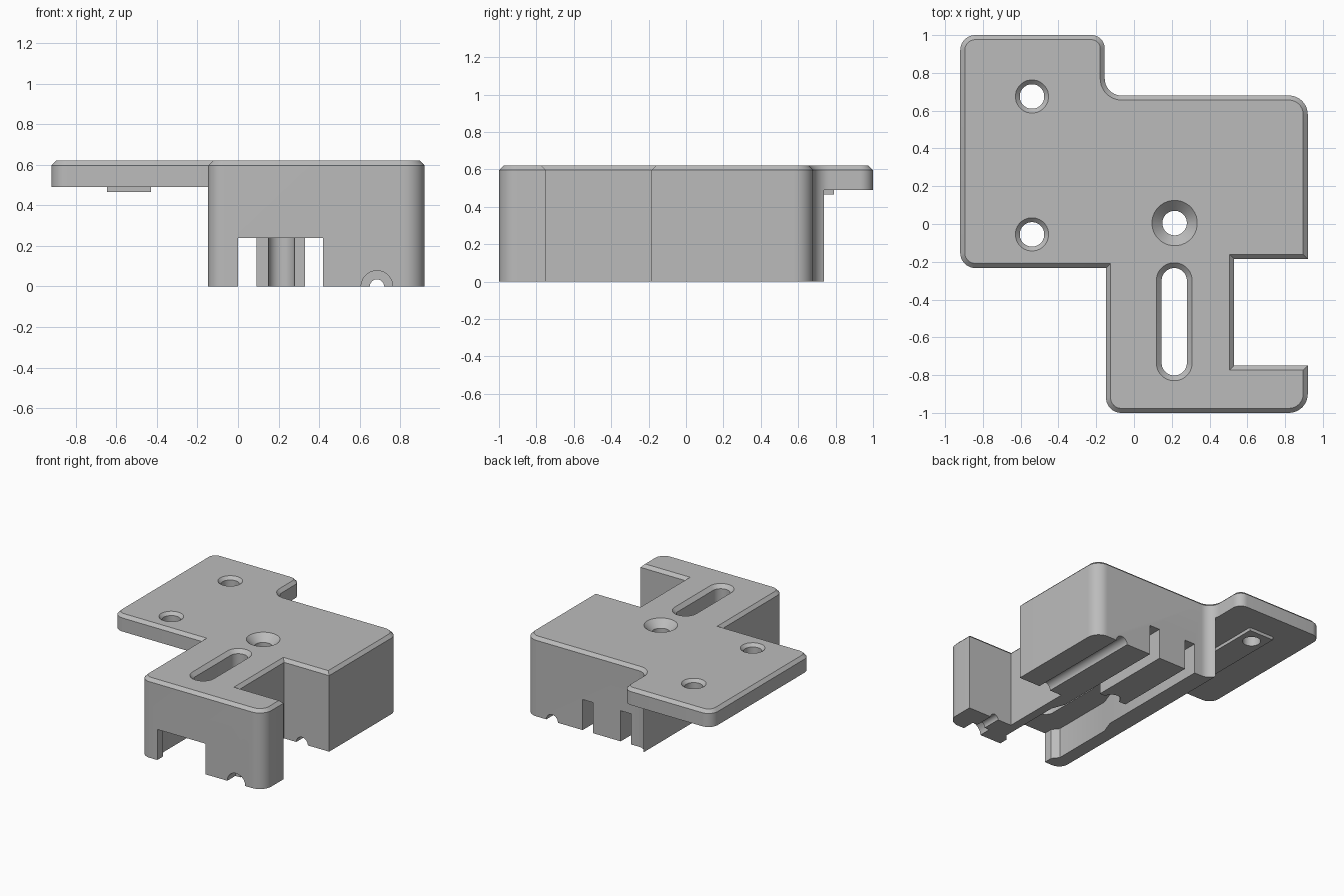
import bpy, bmesh, math
from mathutils import Vector

cube = bpy.data.objects.get("Cube")
if cube:
    bpy.data.objects.remove(cube, do_unlink=True)

grey = bpy.data.materials.new("plain_grey")
grey.use_nodes = True
colour = (0.5, 0.5, 0.5, 1)
grey.diffuse_color = colour
grey.node_tree.nodes["Principled BSDF"].inputs["Base Color"].default_value = colour

TOP, UNDER, CEILING = 0.62, 0.49, 0.24
EDGE = 0.024


def rounded(corners, steps=10):
    """Outline with right-angled corners (x, y, radius) turned into arcs."""
    pts = []
    for i, (x, y, r) in enumerate(corners):
        p = Vector((x, y))
        if not r:
            pts.append(p)
            continue
        d_in = (p - Vector(corners[i - 1][:2])).normalized()
        d_out = (Vector(corners[(i + 1) % len(corners)][:2]) - p).normalized()
        c = p - r * d_in + r * d_out
        for k in range(steps + 1):
            a = k / steps * math.pi / 2
            pts.append(c - r * d_out * math.cos(a) + r * d_in * math.sin(a))
    return pts


def stadium(x, y0, y1, r, n=16):
    """Long round-ended outline; a circle when y0 equals y1."""
    pts = []
    for k in range(2 * n):
        a = (k + 0.5) * math.pi / n
        pts.append(Vector((x + r * math.cos(a), (y1 if k < n else y0) + r * math.sin(a))))
    return pts


def inset(pts, d):
    out = []
    for i, p in enumerate(pts):
        a = (p - pts[i - 1]).normalized()
        b = (pts[(i + 1) % len(pts)] - p).normalized()
        na, nb = Vector((-a.y, a.x)), Vector((-b.y, b.x))
        out.append(p + (na + nb) * d / (1 + na.dot(nb)))
    return out


def loft(name, pts, levels):
    """Stack the outline at each (z, inset) level and close it."""
    bm = bmesh.new()
    rings = [[bm.verts.new((p.x, p.y, z)) for p in inset(pts, d)] for z, d in levels]
    n = len(pts)
    for lo, hi in zip(rings, rings[1:]):
        for i in range(n):
            j = (i + 1) % n
            bm.faces.new((lo[i], lo[j], hi[j], hi[i]))
    bm.faces.new(rings[0][::-1])
    bm.faces.new(rings[-1])
    bmesh.ops.recalc_face_normals(bm, faces=bm.faces)
    return finish(name, bm)


def finish(name, bm):
    mesh = bpy.data.meshes.new(name)
    bm.to_mesh(mesh)
    bm.free()
    mesh.materials.append(grey)
    obj = bpy.data.objects.new(name, mesh)
    bpy.context.collection.objects.link(obj)
    return obj


def rect(x0, x1, y0, y1):
    return [Vector(p) for p in ((x0, y0), (x1, y0), (x1, y1), (x0, y1))]


def rod(x, y0, y1, r):
    """Cylinder lying along y at floor level."""
    obj = loft("rod", stadium(0, 0, 0, r), [(0, 0), (y1 - y0, 0)])
    obj.rotation_euler = (math.pi / 2, 0, 0)
    obj.location = (x, y1, 0)
    return obj


def combine(target, tool, operation="DIFFERENCE"):
    tool.hide_render = True
    bpy.context.view_layer.update()
    mod = target.modifiers.new("combine", "BOOLEAN")
    mod.operation, mod.solver, mod.object = operation, "EXACT", tool
    bpy.context.view_layer.objects.active = target
    bpy.ops.object.modifier_apply(modifier=mod.name)
    bpy.data.objects.remove(tool, do_unlink=True)


# Main body with a chamfered top edge
outline = rounded([
    (-0.92, -0.233, 0.08), (-0.148, -0.233, 0), (-0.148, -1, 0.08), (0.92, -1, 0.1),
    (0.92, -0.75, 0), (0.53, -0.75, 0), (0.53, -0.185, 0), (0.92, -0.185, 0),
    (0.92, 0.68, 0.1), (-0.155, 0.68, 0.09), (-0.155, 1, 0.07), (-0.92, 1, 0.08)])
body = loft("carriage_body", outline, [(0, 0), (TOP - EDGE, 0), (TOP, EDGE)])

# Hollow below the thin side plate
combine(body, loft("plate_gap", rect(-2, -0.149, -2, 2), [(-1, 0), (UNDER, 0)]))

# Underside channel, widened near the front and split by an island at the back
half = [(0.21, -1.1), (0.0, -1.1), (0.0, -0.93), (-0.04, -0.88), (-0.04, -0.38),
        (0.0, -0.27), (0.0, 0.9), (0.09, 0.9), (0.09, 0.01)]
left = [Vector(p) for p in half]
right = [Vector((0.42 - p.x, p.y)) for p in left[1:]]
combine(body, loft("channel", (left + right[::-1])[::-1], [(-0.1, 0), (CEILING, 0)]))

# Raised strip under the plate
combine(body, loft("plate_strip", rect(-0.645, -0.43, -0.165, 0.79),
                   [(0.465, 0), (0.52, 0)]), "UNION")

# Countersunk holes and the long slot: x, y range, radius, countersink
for x, y0, y1, r, sink in [(-0.54, -0.055, -0.055, 0.065, 0.023),
                           (-0.54, 0.675, 0.675, 0.065, 0.023),
                           (0.215, 0.005, 0.005, 0.065, 0.055),
                           (0.213, -0.735, -0.3, 0.067, 0.028)]:
    combine(body, loft("hole", stadium(x, y0, y1, r),
                       [(-0.1, 0), (TOP - sink, 0), (TOP + 0.04, -sink - 0.04)]))

# Half-round floor grooves
for y0, y1, r in [(-1.1, -0.6, 0.035), (-1.1, -0.9, 0.078), (-0.4, 0.8, 0.05)]:
    combine(body, rod(0.685, y0, y1, r))

bpy.ops.object.select_all(action="DESELECT")
body.select_set(True)
bpy.context.view_layer.objects.active = body
bpy.ops.object.shade_smooth_by_angle(angle=math.radians(30))
